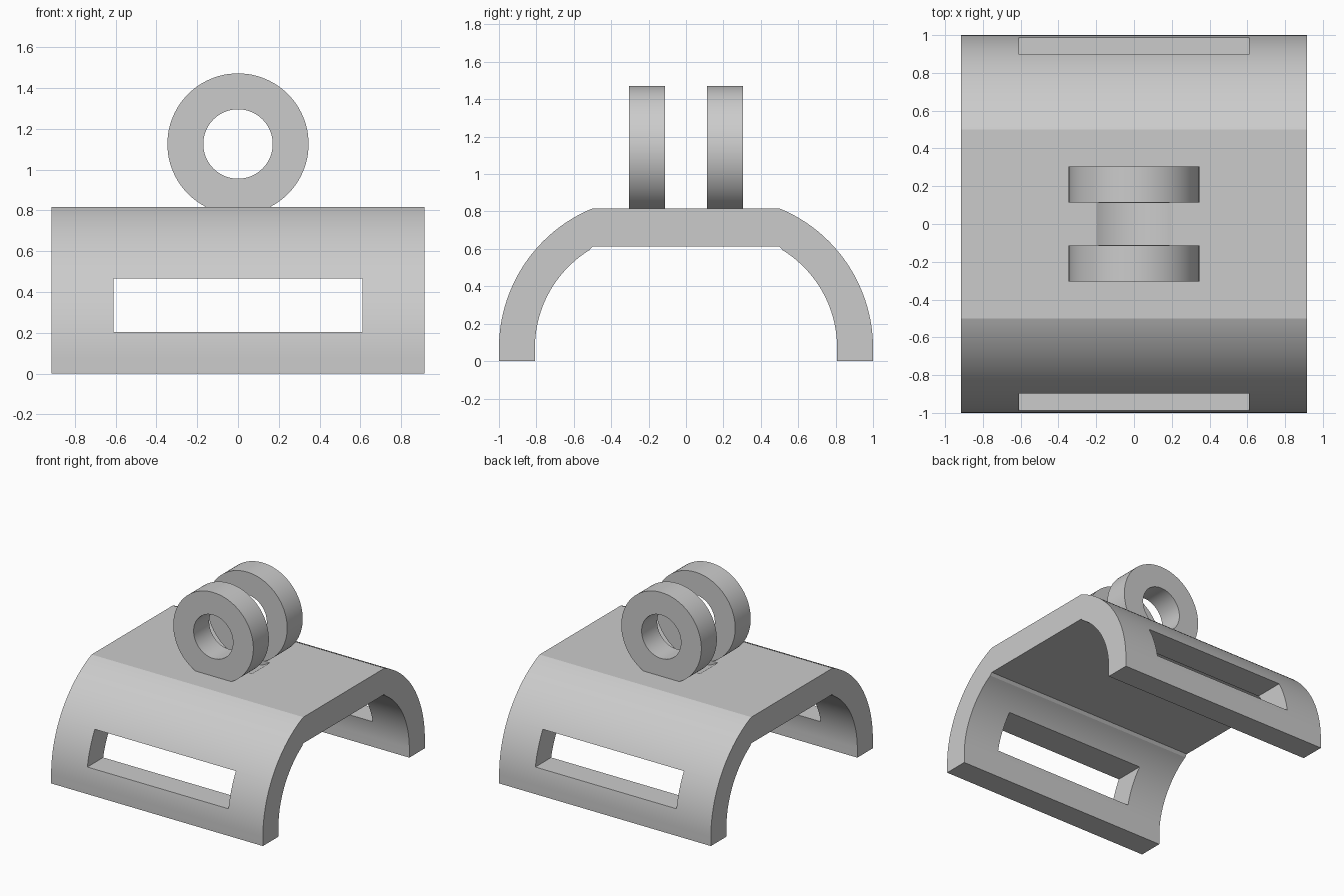
import bpy, bmesh
from math import sin, cos, pi, asin, acos

if "Cube" in bpy.data.objects:
    bpy.data.objects.remove(bpy.data.objects["Cube"])

grey = bpy.data.materials.new("plain grey")
grey.use_nodes = True
grey.diffuse_color = (0.6, 0.6, 0.6, 1)
grey.node_tree.nodes["Principled BSDF"].inputs["Base Color"].default_value = (0.6, 0.6, 0.6, 1)

HALF_WIDTH, TOP, UNDER = 0.915, 0.816, 0.612
BEND = 0.5                                  # where the flat top meets the arcs
ARC_Y, ARC_Z, ARC_R, WALL = 0.193, 0.07, 0.807, 0.192
PIVOT_Z, RING_R, BORE_R = 1.125, 0.346, 0.17


def finish(name, bm):
    bmesh.ops.recalc_face_normals(bm, faces=bm.faces)
    mesh = bpy.data.meshes.new(name)
    bm.to_mesh(mesh)
    bm.free()
    obj = bpy.data.objects.new(name, mesh)
    bpy.context.collection.objects.link(obj)
    mesh.materials.append(grey)
    return obj


def activate(obj):
    bpy.ops.object.select_all(action='DESELECT')
    obj.select_set(True)
    bpy.context.view_layer.objects.active = obj


def smooth(obj, angle):
    activate(obj)
    bpy.ops.object.shade_smooth_by_angle(angle=angle)


def cut(obj, cutter):
    cutter.hide_render = True
    activate(obj)
    mod = obj.modifiers.new("cut", 'BOOLEAN')
    mod.operation, mod.solver, mod.object = 'DIFFERENCE', 'EXACT', cutter
    bpy.ops.object.modifier_apply(modifier=mod.name)
    bpy.data.objects.remove(cutter)


def arc(radius, height, steps=32):
    """One side of the shell, from the foot up to the bend."""
    end = acos((BEND - ARC_Y) / radius)
    points = [(ARC_Y + radius, 0)]
    for i in range(steps):
        a = end * i / steps
        points.append((ARC_Y + radius * cos(a), ARC_Z + radius * sin(a)))
    return points + [(BEND, height)]


# Arched shell: cross-section extruded across the width
outer, inner = arc(ARC_R, TOP), arc(ARC_R - WALL, UNDER)
mirror = lambda pts: [(-y, z) for y, z in pts]
outline = outer + mirror(outer)[::-1] + mirror(inner) + inner[::-1]
bm = bmesh.new()
face = bm.faces.new([bm.verts.new((-HALF_WIDTH, y, z)) for y, z in outline])
ext = bmesh.ops.extrude_face_region(bm, geom=[face])
bmesh.ops.translate(bm, vec=(2 * HALF_WIDTH, 0, 0),
                    verts=[v for v in ext["geom"] if isinstance(v, bmesh.types.BMVert)])
shell = finish("arched_shell", bm)

# Strap slots through both curved walls
bpy.ops.mesh.primitive_cube_add(size=1, location=(0, 0, 0.335))
slot = bpy.context.object
slot.scale = (1.22, 3, 0.26)
cut(shell, slot)

# Clearance groove between the two lugs
bpy.ops.mesh.primitive_cylinder_add(vertices=128, radius=0.368, depth=0.22,
                                    location=(0, 0, PIVOT_Z), rotation=(pi / 2, 0, 0))
cut(shell, bpy.context.object)
smooth(shell, 0.25)


def lug(name, y_near, y_far, steps=96):
    """Ring with its underside trimmed flat on the shell."""
    bm = bmesh.new()
    trim = asin((TOP - PIVOT_Z) / RING_R)    # angle where the ring meets the shell
    start = trim + pi / 2 - (trim + pi / 2)
    angles = [start + 2 * pi * i / steps for i in range(steps)]
    angles = sorted(angles + [trim + 2 * pi, pi - trim])
    loops = []
    for a in angles:
        z_out = max(PIVOT_Z + RING_R * sin(a), TOP)
        loops.append([bm.verts.new(p) for p in (
            (RING_R * cos(a), y_near, z_out),
            (RING_R * cos(a), y_far, z_out),
            (BORE_R * cos(a), y_far, PIVOT_Z + BORE_R * sin(a)),
            (BORE_R * cos(a), y_near, PIVOT_Z + BORE_R * sin(a)))])
    for here, there in zip(loops, loops[1:] + loops[:1]):
        for k in range(4):
            n = (k + 1) % 4
            bm.faces.new((here[k], there[k], there[n], here[n]))
    smooth(finish(name, bm), 0.4)


lug("front_lug", -0.305, -0.113)
lug("back_lug", 0.113, 0.305)
